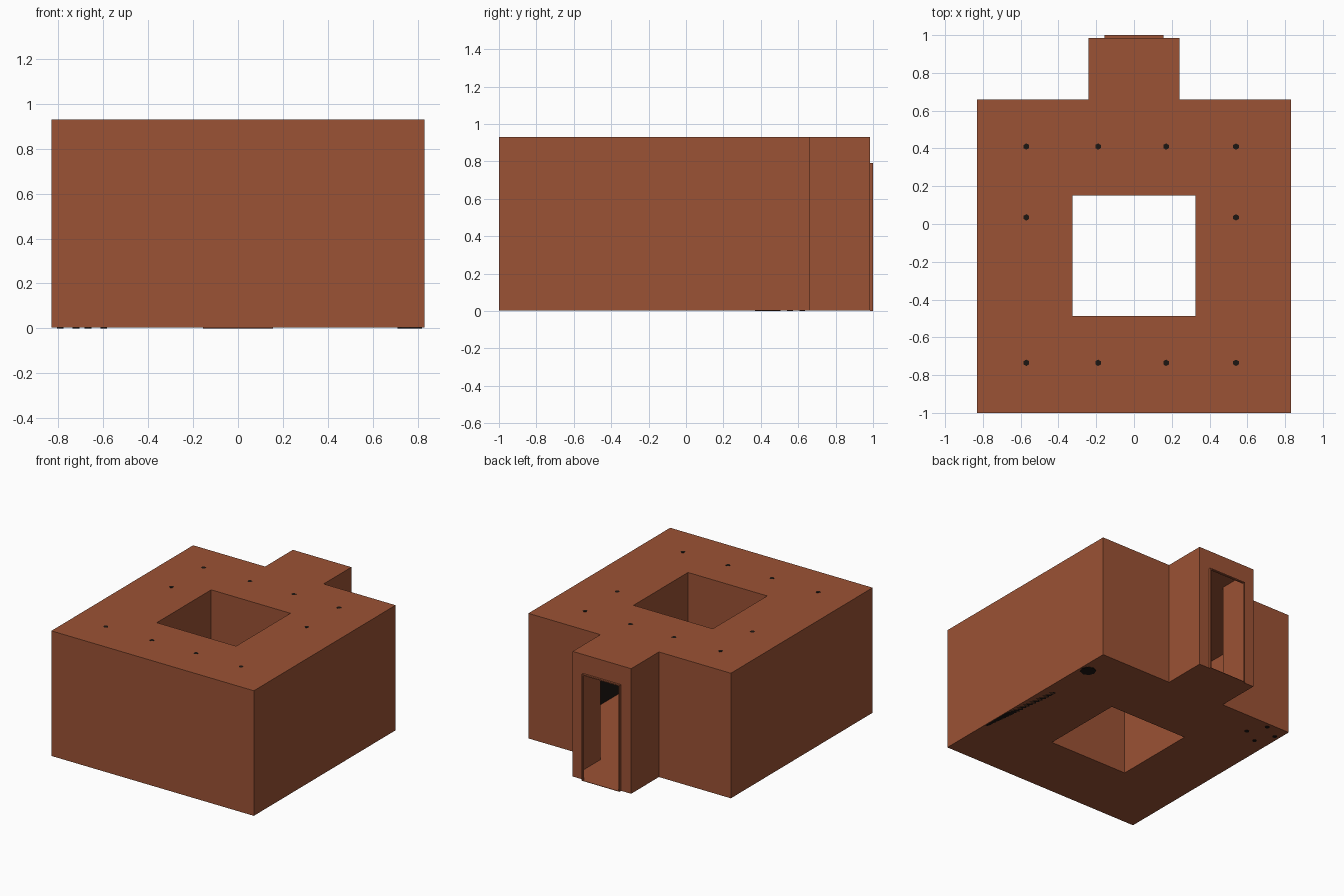
import bpy, bmesh
from math import radians
from mathutils import Matrix, Vector

if "Cube" in bpy.data.objects:
    bpy.data.objects.remove(bpy.data.objects["Cube"])


def material(name, rgb):
    m = bpy.data.materials.new(name)
    m.diffuse_color = (*rgb, 1)
    m.use_nodes = True
    m.node_tree.nodes["Principled BSDF"].inputs["Base Color"].default_value = m.diffuse_color
    return m


CLAY = material("clay", (0.33, 0.085, 0.035))
DARK = material("dark", (0.012, 0.008, 0.006))
H, FLOOR, DOOR_W, DOOR_H, PORCH_Y = 0.93, 0.003, 0.155, 0.79, 0.985


def finish(name, bm, mat):
    me = bpy.data.meshes.new(name)
    bm.to_mesh(me)
    bm.free()
    ob = bpy.data.objects.new(name, me)
    me.materials.append(mat)
    bpy.context.collection.objects.link(ob)
    return ob


def add_box(bm, lo, hi):
    lo, hi = Vector(lo), Vector(hi)
    mat = Matrix.Translation((lo + hi) / 2) @ Matrix.Diagonal((*(hi - lo), 1))
    bmesh.ops.create_cube(bm, size=1, matrix=mat)


def add_cyl(bm, x, y, z0, z1, r0, r1, sides):
    bmesh.ops.create_cone(bm, cap_ends=True, segments=sides, radius1=r0, radius2=r1,
                          depth=z1 - z0, matrix=Matrix.Translation((x, y, (z0 + z1) / 2)))


# Building shell: thin hollow walls, floor and roof around a square courtyard
xs = [-0.83, -0.325, -0.24, -DOOR_W, DOOR_W, 0.24, 0.325, 0.83]
ys = [-1.0, -0.487, 0.15, 0.66, PORCH_Y]


def solid(i, j):
    if not (0 <= i < len(xs) - 1 and 0 <= j < len(ys) - 1):
        return False
    if j == 3:
        return 2 <= i <= 4
    return not (j == 1 and 1 <= i <= 5)


bm = bmesh.new()


def quad(*pts):
    bm.faces.new([bm.verts.new(p) for p in pts])


def wall(a, b, z0=FLOOR):
    quad((*a, z0), (*b, z0), (*b, H), (*a, H))


for i in range(len(xs) - 1):
    for j in range(len(ys) - 1):
        if not solid(i, j):
            continue
        p, q, r, s = (xs[i], ys[j]), (xs[i + 1], ys[j]), (xs[i + 1], ys[j + 1]), (xs[i], ys[j + 1])
        quad(*[(*c, H) for c in (p, q, r, s)])
        quad(*[(*c, FLOOR) for c in (s, r, q, p)])
        for a, b, di, dj in ((p, q, 0, -1), (q, r, 1, 0), (r, s, 0, 1), (s, p, -1, 0)):
            if not solid(i + di, j + dj):
                doorway = j == 3 and i == 3
                wall(a, b, DOOR_H if doorway else FLOOR)
bmesh.ops.remove_doubles(bm, verts=bm.verts, dist=1e-5)
bmesh.ops.dissolve_limit(bm, angle_limit=radians(1), verts=bm.verts, edges=bm.edges)
finish("building_shell", bm, CLAY)

# Door frame standing slightly proud of the porch wall
bm = bmesh.new()
T = 0.008
for s in (-1, 1):
    a, b = sorted((s * DOOR_W, s * (DOOR_W - T)))
    add_box(bm, (a, PORCH_Y, 0), (b, 1.0, DOOR_H))
add_box(bm, (-DOOR_W, PORCH_Y, DOOR_H - T), (DOOR_W, 1.0, DOOR_H))
add_box(bm, (-DOOR_W, PORCH_Y, 0), (DOOR_W, 1.0, FLOOR))
finish("door_frame", bm, CLAY)

# Ceiling lamps, whose mounts just break the roof surface
bm = bmesh.new()
spots = [(x, y) for x in (-0.57, -0.19, 0.17, 0.54) for y in (0.41, -0.735)]
spots += [(x, 0.035) for x in (-0.57, 0.54)]
for x, y in spots:
    add_cyl(bm, x, y, H - 0.03, H + 0.001, 0.017, 0.017, 6)
finish("ceiling_lamps", bm, DARK)

# Corner table, turned in its corner, with leg ends showing under the floor
bm = bmesh.new()
for sx in (-1, 1):
    for sy in (-1, 1):
        add_cyl(bm, sx * 0.075, sy * 0.07, 0, 0.2, 0.016, 0.016, 8)
add_box(bm, (-0.09, -0.085, 0.2), (0.09, 0.085, 0.22))
table = finish("corner_table", bm, DARK)
table.location = (-0.695, 0.523, 0)
table.rotation_euler.z = radians(-62)

# Floor urn in the opposite corner
bm = bmesh.new()
add_cyl(bm, 0.766, 0.424, 0, 0.2, 0.055, 0.04, 8)
finish("floor_urn", bm, DARK)

# Low cabinet against the side wall, visible through the doorway
bm = bmesh.new()
add_box(bm, (0.74, -0.6, FLOOR), (0.825, 0.05, 0.3))
finish("side_cabinet", bm, DARK)
